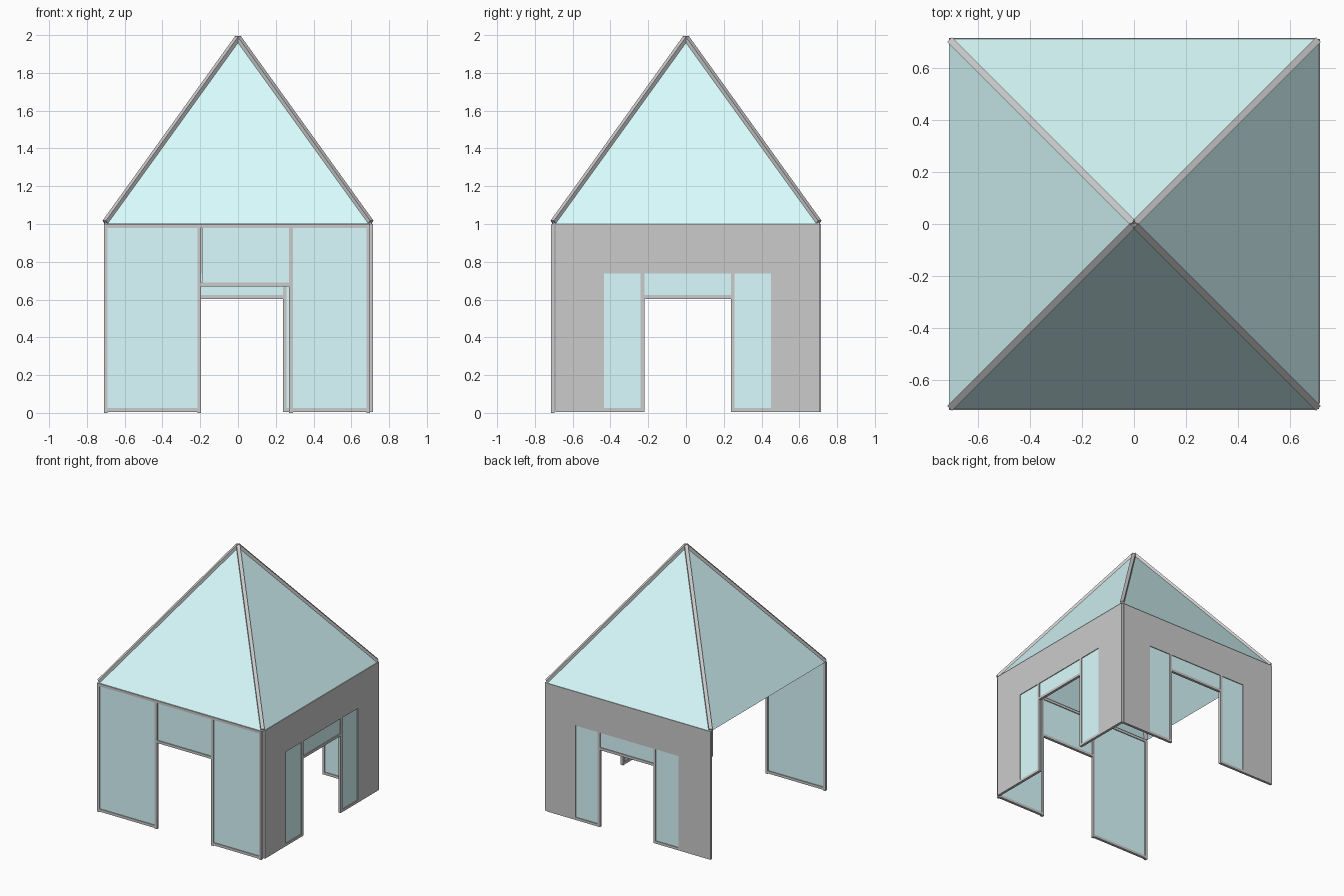
import bpy, bmesh
from mathutils import Vector, Matrix

if "Cube" in bpy.data.objects:
    bpy.data.objects.remove(bpy.data.objects["Cube"])

glass = bpy.data.materials.new("pale_glass")
glass.diffuse_color = (0.7, 0.98, 1.0, 1.0)
glass.use_nodes = True
glass.node_tree.nodes["Principled BSDF"].inputs["Base Color"].default_value = glass.diffuse_color

R = 0.705   # half width of the pavilion (wall centre plane)
B = 0.02    # frame bar width


def add(name, bm, mat=None):
    bmesh.ops.recalc_face_normals(bm, faces=bm.faces[:])
    me = bpy.data.meshes.new(name)
    bm.to_mesh(me)
    bm.free()
    ob = bpy.data.objects.new(name, me)
    bpy.context.collection.objects.link(ob)
    if mat:
        me.materials.append(mat)
    return ob


def to_world(side, u, d, z):
    # u runs along the wall, d is the depth offset from the wall plane
    return {"front": Vector((u, -R - d, z)),
            "back": Vector((u, R + d, z)),
            "right": Vector((R + d, u, z))}[side]


def slab(name, side, outline, thick, mat=None):
    # extrude a flat outline (u, z) evenly about the wall plane
    bm = bmesh.new()
    a = [bm.verts.new(to_world(side, u, -thick / 2, z)) for u, z in outline]
    face = bm.faces.new(a)
    ext = bmesh.ops.extrude_face_region(bm, geom=[face])
    move = to_world(side, 0, thick, 0) - to_world(side, 0, 0, 0)
    bmesh.ops.translate(bm, vec=move,
                        verts=[v for v in ext["geom"] if isinstance(v, bmesh.types.BMVert)])
    return add(name, bm, mat)


def rect(name, side, u0, u1, z0, z1, thick=B, mat=None):
    return slab(name, side, [(u0, z0), (u1, z0), (u1, z1), (u0, z1)], thick, mat)


# Front: three framed glass panels round a doorway
panels = [("left", -0.71, -0.20, 0.005), ("door_top", -0.20, 0.28, 0.67), ("right", 0.27, 0.695, 0.005)]
for n, u0, u1, z0 in panels:
    top = 0.998
    rect(f"front_{n}_glass", "front", u0 + B / 2, u1 - B / 2, z0 + B / 2, top - B / 2, 0.006, glass)
    rect(f"front_{n}_bottom_rail", "front", u0, u1, z0, z0 + B)
    rect(f"front_{n}_top_rail", "front", u0, u1, top - B, top)
for i, u in enumerate((-0.71, -0.215, 0.27, 0.68)):
    rect(f"front_post_{i + 1}", "front", u, u + B, 0.0, 0.998, B)

# Right and back: solid wall with a glazed doorway
for side, w0, w1 in (("right", -0.69, 0.71), ("back", -0.71, 0.695)):
    slab(f"{side}_wall", side,
         [(w0, 0.005), (-0.435, 0.005), (-0.435, 0.737), (0.45, 0.737),
          (0.45, 0.005), (w1, 0.005), (w1, 1.0), (w0, 1.0)], B)
    for n, u0, u1 in (("a", -0.435, -0.235), ("b", 0.25, 0.45)):
        rect(f"{side}_window_{n}", side, u0, u1, 0.015, 0.737, 0.008, glass)
        rect(f"{side}_window_sill_{n}", side, u0, u1, 0.005, 0.025)
    for n, u in (("a", -0.24), ("b", 0.238)):
        rect(f"{side}_door_jamb_{n}", side, u, u + B, 0.005, 0.737)
    rect(f"{side}_door_glass", side, -0.22, 0.238, 0.61, 0.737, 0.008, glass)
    rect(f"{side}_door_lintel", side, -0.22, 0.238, 0.603, 0.623)

# Roof: open glass pyramid
bm = bmesh.new()
apex = bm.verts.new((0, 0, 1.985))
base = [bm.verts.new((sx * 0.71, sy * 0.71, 1.0)) for sx, sy in ((-1, -1), (1, -1), (1, 1), (-1, 1))]
for i in range(4):
    bm.faces.new((base[i], base[(i + 1) % 4], apex))
add("glass_roof", bm, glass)

# Hip bars along the four roof edges
for i, (sx, sy) in enumerate(((-1, -1), (1, -1), (1, 1), (-1, 1))):
    p, q = Vector((sx * 0.702, sy * 0.702, 1.008)), Vector((0, 0, 1.985))
    d = q - p
    side = d.cross(Vector((0, 0, 1))).normalized()
    up = side.cross(d).normalized()
    m = Matrix((side * 0.026, up * 0.026, d)).transposed().to_4x4()
    bm = bmesh.new()
    bmesh.ops.create_cube(bm, size=1, matrix=Matrix.Translation((p + q) / 2) @ m)
    add(f"roof_hip_bar_{i + 1}", bm)
